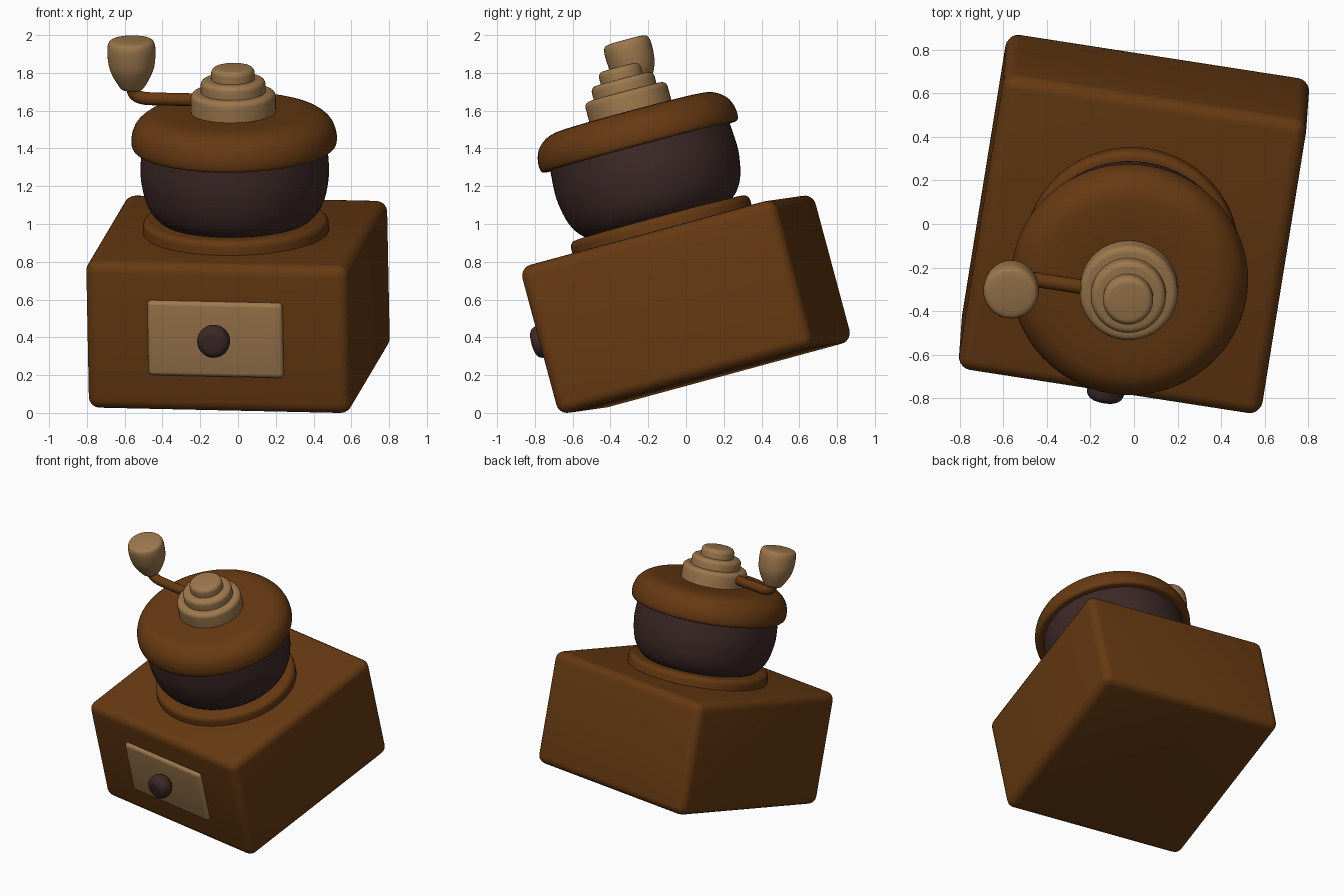
import bpy, bmesh, math
from mathutils import Vector, Matrix

if "Cube" in bpy.data.objects:
    bpy.data.objects.remove(bpy.data.objects["Cube"])

# Tilted frame of the whole grinder: right, back and up axes, origin in the box centre
up = Vector((-0.019, -0.259, 0.966)).normalized()
back = up.cross(Vector((0.988, -0.153, -0.022))).normalized()
right = back.cross(up)
FRAME = Matrix.Translation((0, 0, 0.575)) @ Matrix((right, back, up)).transposed().to_4x4()


def material(name, color):
    m = bpy.data.materials.new(name)
    m.diffuse_color = (*color, 1)
    m.use_nodes = True
    m.node_tree.nodes["Principled BSDF"].inputs["Base Color"].default_value = m.diffuse_color
    return m


WOOD = material("brown_wood", (0.135, 0.042, 0.006))
DARK = material("dark_metal", (0.046, 0.022, 0.020))
BRASS = material("tan", (0.34, 0.19, 0.075))


def finish(obj, mat, local=Matrix(), angle=35):
    obj.data.materials.append(mat)
    obj.matrix_world = FRAME @ local
    bpy.ops.object.select_all(action='DESELECT')
    obj.select_set(True)
    bpy.context.view_layer.objects.active = obj
    if obj.type == 'MESH':
        bpy.ops.object.shade_smooth_by_angle(angle=math.radians(angle))
    return obj


def mesh_object(name, bm):
    bmesh.ops.recalc_face_normals(bm, faces=bm.faces)
    me = bpy.data.meshes.new(name)
    bm.to_mesh(me)
    bm.free()
    obj = bpy.data.objects.new(name, me)
    bpy.context.collection.objects.link(obj)
    return obj


def rounded_box(name, size, loc, radius, mat):
    bm = bmesh.new()
    bmesh.ops.create_cube(bm, size=1)
    bmesh.ops.scale(bm, vec=size, verts=bm.verts)
    bmesh.ops.bevel(bm, geom=bm.edges[:], offset=radius, segments=5, profile=0.5, affect='EDGES')
    return finish(mesh_object(name, bm), mat, Matrix.Translation(loc))


def smooth_points(pts, n=4):
    """Catmull-Rom refinement of a profile."""
    p = [Vector(q) for q in pts]
    p = [p[0]] + p + [p[-1]]
    out = []
    for a, b, c, d in zip(p, p[1:], p[2:], p[3:]):
        for i in range(n):
            t = i / n
            out.append(0.5 * (2 * b + (c - a) * t + (2 * a - 5 * b + 4 * c - d) * t * t
                              + (3 * b - a - 3 * c + d) * t ** 3))
    return out + [p[-1]]


def lathe(name, profile, local, mat, steps=64):
    """Turn (radius, height) points round local z; the ends are capped."""
    bm = bmesh.new()
    rings = [[bm.verts.new((r * math.cos(k * math.tau / steps), r * math.sin(k * math.tau / steps), h))
              for k in range(steps)] for r, h in profile]
    for lo, hi in zip(rings, rings[1:]):
        for k in range(steps):
            j = (k + 1) % steps
            bm.faces.new((lo[k], lo[j], hi[j], hi[k]))
    bm.faces.new(rings[0])
    bm.faces.new(rings[-1])
    return finish(mesh_object(name, bm), mat, local)


def disc_profile(r, z0, z1, e):
    """Cylinder with a rounded upper rim."""
    arc = [(r - e + e * math.cos(t), z1 - e + e * math.sin(t))
           for t in (i * math.pi / 10 for i in range(6))]
    return [(r, z0)] + arc


AXIS = Matrix.Translation((0, -0.02, 0))

# Box and drawer
rounded_box("box", (1.41, 1.42, 0.81), (0, 0, 0), 0.06, WOOD)
rounded_box("drawer_front", (0.725, 0.06, 0.41), (-0.01, -0.705, 0), 0.025, BRASS)
knob = [(0.045, 0.70), (0.06, 0.735), (0.08, 0.76), (0.087, 0.79), (0.082, 0.825), (0.06, 0.845), (0.03, 0.85)]
lathe("drawer_knob", smooth_points(knob),
      Matrix.Translation((-0.007, 0, 0.01)) @ Matrix.Rotation(math.pi / 2, 4, 'X'), DARK, 32)

# Bowl with base ring and lid
lathe("base_ring", disc_profile(0.492, 0.39, 0.478, 0.035), AXIS, WOOD)
bowl = [(0.36, 0.45), (0.43, 0.505), (0.473, 0.58), (0.495, 0.68), (0.499, 0.76), (0.49, 0.89)]
lathe("bowl", smooth_points(bowl), AXIS, DARK)
lid = [(0.47, 0.875), (0.525, 0.868), (0.543, 0.89), (0.54, 0.945), (0.515, 1.0),
       (0.455, 1.045), (0.37, 1.06), (0.2, 1.06)]
lathe("lid", smooth_points(lid), AXIS, WOOD)

# Stepped hub
for i, (r, z0, z1) in enumerate(((0.225, 1.04, 1.17), (0.172, 1.15, 1.24), (0.115, 1.22, 1.305))):
    lathe(f"hub_step_{i + 1}", disc_profile(r, z0, z1, 0.03), AXIS, BRASS, 48)

# Crank arm, bent up at its end
path = [(-0.1, 1.125), (-0.43, 1.125), (-0.49, 1.13), (-0.53, 1.155), (-0.54, 1.215)]
curve = bpy.data.curves.new("crank_arm", 'CURVE')
curve.dimensions = '3D'
curve.bevel_depth = 0.034
curve.bevel_resolution = 5
curve.use_fill_caps = True
pts = [path[0]] + [tuple(q) for q in smooth_points(path[1:])]
spline = curve.splines.new('POLY')
spline.points.add(len(pts) - 1)
for p, (x, z) in zip(spline.points, pts):
    p.co = (x, -0.032, z, 1)
spline.use_smooth = True
arm = bpy.data.objects.new("crank_arm", curve)
bpy.context.collection.objects.link(arm)
finish(arm, WOOD)

# Crank handle
handle = [(0.045, 1.175), (0.06, 1.18), (0.08, 1.21), (0.104, 1.255), (0.12, 1.30), (0.127, 1.36),
          (0.126, 1.41), (0.115, 1.437), (0.09, 1.445)]
lathe("crank_handle", smooth_points(handle), Matrix.Translation((-0.54, -0.03, 0)), BRASS, 40)
